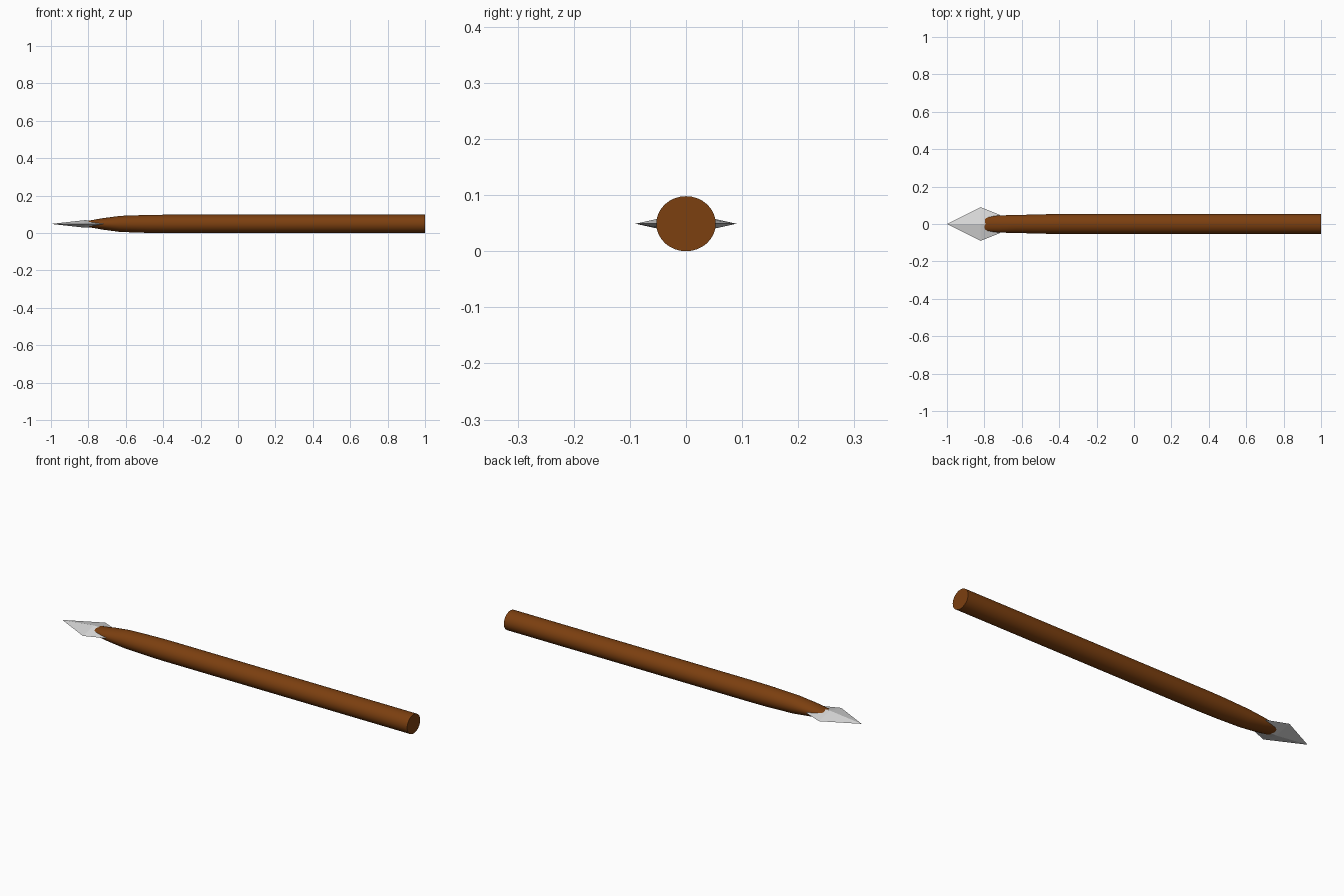
import bpy, bmesh
from math import sin, cos, tau, radians

cube = bpy.data.objects.get("Cube")
if cube:
    bpy.data.objects.remove(cube)


def material(name, color):
    m = bpy.data.materials.new(name)
    m.use_nodes = True
    m.diffuse_color = (*color, 1)
    m.node_tree.nodes["Principled BSDF"].inputs["Base Color"].default_value = (*color, 1)
    return m


def loft(name, rings, sides, mat, angle):
    """Skin elliptical rings (x, half width y, half height z) along x."""
    bm = bmesh.new()
    loops = []
    for x, ry, rz in rings:
        n = 1 if ry == 0 else sides
        loops.append([bm.verts.new((x, ry * cos(tau * i / sides), 0.049 + rz * sin(tau * i / sides)))
                      for i in range(n)])
    for a, b in zip(loops, loops[1:]):
        for i in range(sides):
            j = (i + 1) % sides
            quad = [a[i % len(a)], a[j % len(a)], b[j % len(b)], b[i % len(b)]]
            bm.faces.new(list(dict.fromkeys(quad)))
    for loop in (loops[0], loops[-1]):
        if len(loop) > 1:
            bm.faces.new(loop)
    bmesh.ops.recalc_face_normals(bm, faces=bm.faces)
    mesh = bpy.data.meshes.new(name)
    bm.to_mesh(mesh)
    bm.free()
    mesh.materials.append(mat)
    obj = bpy.data.objects.new(name, mesh)
    bpy.context.collection.objects.link(obj)
    bpy.ops.object.select_all(action="DESELECT")
    obj.select_set(True)
    bpy.context.view_layer.objects.active = obj
    if angle:
        bpy.ops.object.shade_smooth_by_angle(angle=radians(angle))
    return obj


wood = material("brown wood", (0.2, 0.05, 0.005))
stone = material("pale stone", (0.7, 0.7, 0.7))

# Round shaft, flattened towards the blade
loft("shaft", [(-0.81, 0.03, 0.013), (-0.795, 0.039, 0.018), (-0.72, 0.046, 0.031),
               (-0.63, 0.048, 0.043), (-0.48, 0.052, 0.048), (-0.4, 0.053, 0.049),
               (1.0, 0.053, 0.049)], 32, wood, 40)

# Faceted diamond blade, its back end buried in the shaft
loft("blade", [(-1.0, 0, 0), (-0.82, 0.09, 0.02), (-0.72, 0.05, 0.015),
               (-0.68, 0, 0)], 4, stone, 0)
